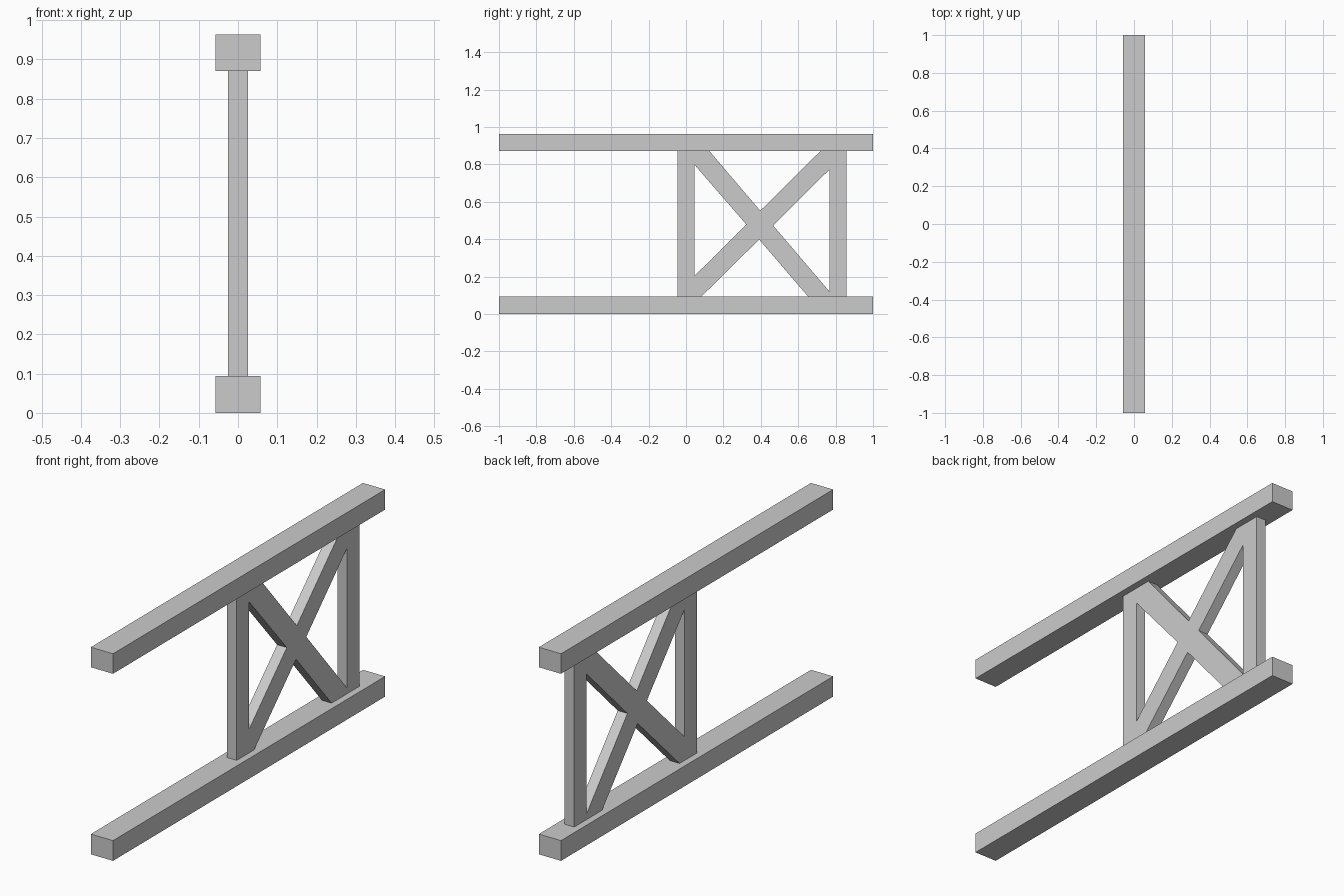
import bpy, bmesh
from math import radians

if "Cube" in bpy.data.objects:
    bpy.data.objects.remove(bpy.data.objects["Cube"])

HALF_WEB = 0.025


def box(name, x, y, z):
    """Box from (min, max) ranges on each axis."""
    bpy.ops.mesh.primitive_cube_add(size=1, location=[sum(r) / 2 for r in (x, y, z)])
    ob = bpy.context.object
    ob.name = ob.data.name = name
    ob.scale = [r[1] - r[0] for r in (x, y, z)]
    bpy.ops.object.transform_apply(location=False, rotation=False, scale=True)


# Top and bottom chords
for name, z in (("bottom_chord", (0, 0.094)), ("top_chord", (0.87, 0.963))):
    box(name, (-0.057, 0.057), (-1, 1), z)

# Web panel profile in (y, z): posts and crossed braces, with two openings
outline = [(-0.045, 0.094), (0.083, 0.094), (0.391, 0.398), (0.652, 0.094),
           (0.857, 0.094), (0.857, 0.87), (0.718, 0.87), (0.397, 0.552),
           (0.126, 0.87), (-0.045, 0.87)]
left_opening = [(0.045, 0.203), (0.323, 0.478), (0.045, 0.798)]
right_opening = [(0.766, 0.121), (0.766, 0.771), (0.466, 0.473)]

curve = bpy.data.curves.new("web_profile", 'CURVE')
curve.dimensions = '2D'
curve.fill_mode = 'BOTH'
curve.extrude = HALF_WEB
for loop in (outline, left_opening, right_opening):
    s = curve.splines.new('POLY')
    s.points.add(len(loop) - 1)
    for p, (a, b) in zip(s.points, loop):
        p.co = (a, b, 0, 1)
    s.use_cyclic_u = True
    s.use_smooth = False

web = bpy.data.objects.new("web_posts_and_braces", curve)
web.rotation_euler = (radians(90), 0, radians(90))
bpy.context.collection.objects.link(web)
bpy.ops.object.select_all(action='DESELECT')
web.select_set(True)
bpy.context.view_layer.objects.active = web
bpy.ops.object.convert(target='MESH')
web = bpy.context.object

# Join caps to sides and keep flat faces
bm = bmesh.new()
bm.from_mesh(web.data)
bmesh.ops.remove_doubles(bm, verts=bm.verts, dist=1e-4)
bmesh.ops.recalc_face_normals(bm, faces=bm.faces)
for f in bm.faces:
    f.smooth = False
bm.to_mesh(web.data)
bm.free()
